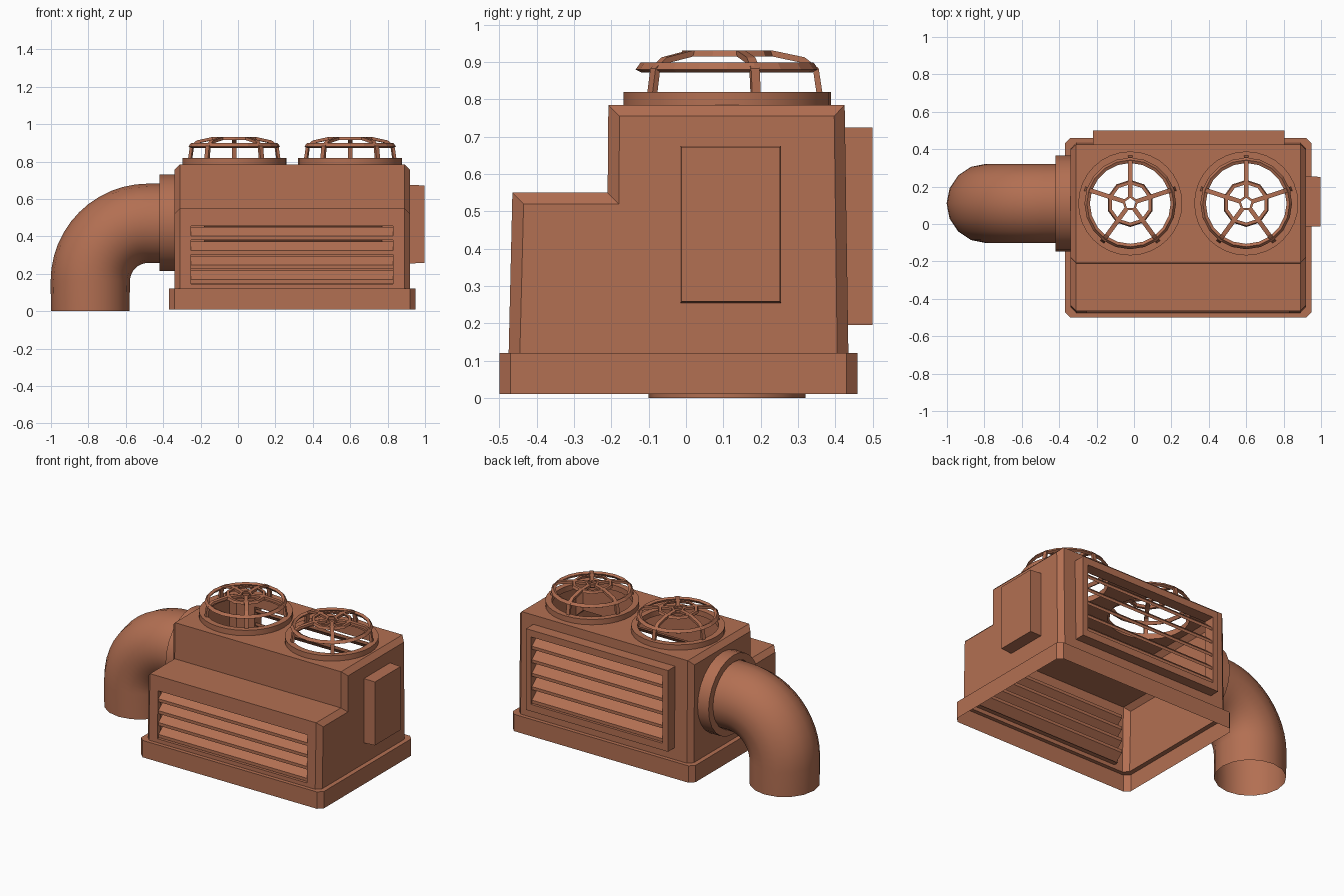
import bpy, bmesh, math
from mathutils import Vector

if "Cube" in bpy.data.objects:
    bpy.data.objects.remove(bpy.data.objects["Cube"])

mat = bpy.data.materials.new("copper_paint")
mat.diffuse_color = (0.45, 0.16, 0.085, 1)
mat.use_nodes = True
mat.node_tree.nodes["Principled BSDF"].inputs["Base Color"].default_value = mat.diffuse_color
CY = 0.11                      # y of pipe and fan axes
FANS = (-0.02, 0.60)           # x of the fan axes


def finish(bm, name, smooth=False):
    bmesh.ops.remove_doubles(bm, verts=bm.verts, dist=1e-5)
    bmesh.ops.recalc_face_normals(bm, faces=bm.faces)
    me = bpy.data.meshes.new(name)
    bm.to_mesh(me)
    bm.free()
    me.materials.append(mat)
    ob = bpy.data.objects.new(name, me)
    bpy.context.collection.objects.link(ob)
    if smooth:
        bpy.ops.object.select_all(action='DESELECT')
        ob.select_set(True)
        bpy.context.view_layer.objects.active = ob
        bpy.ops.object.shade_smooth_by_angle(angle=math.radians(35))
    return ob


def face(bm, pts):
    return bm.faces.new([bm.verts.new(p) for p in pts])


def loft(bm, rings, close=False, caps=False):
    """Bridge equal-length closed rings of points."""
    vs = [[bm.verts.new(p) for p in r] for r in rings]
    n = len(vs[0])
    pairs = list(zip(vs, vs[1:])) + ([(vs[-1], vs[0])] if close else [])
    for a, b in pairs:
        for i in range(n):
            j = (i + 1) % n
            bm.faces.new((a[i], a[j], b[j], b[i]))
    if caps:
        bm.faces.new(vs[0])
        bm.faces.new(vs[-1])


def panel(bm, loops, normal):
    """Flat sheet: first loop is the outline, the others are holes."""
    edges = []
    for lp in loops:
        v = [bm.verts.new(p) for p in lp]
        edges += [bm.edges.new((v[i], v[(i + 1) % len(v)])) for i in range(len(v))]
    bmesh.ops.triangle_fill(bm, use_beauty=True, use_dissolve=False, edges=edges, normal=normal)


def circle(x, z, r, n, phase=0):
    return [(x + r * math.cos(phase + math.tau * i / n),
             CY + r * math.sin(phase + math.tau * i / n), z) for i in range(n)]


def rect_xz(x0, x1, z0, z1, y):
    return [(x0, y(z0), z0), (x1, y(z0), z0), (x1, y(z1), z1), (x0, y(z1), z1)]


def chamfered(x0, x1, y0, y1, c, z):
    return [(x0 + c, y0, z), (x1 - c, y0, z), (x1, y0 + c, z), (x1, y1 - c, z),
            (x1 - c, y1, z), (x0 + c, y1, z), (x0, y1 - c, z), (x0, y0 + c, z)]


def front_y(z):
    return -0.475 + 0.01 * (z - 0.12) / 0.43


def back_y(z):
    return 0.435 - 0.01 * (z - 0.12) / 0.665


FRONT_VENT = (-0.25, 0.83, 0.145, 0.455)
BACK_VENT = (-0.18, 0.77, 0.24, 0.68)

# Stepped housing shell, bevelled at both ends, open underneath
full = [(-.475, .12), (-.465, .55), (-.21, .55), (-.208, .785), (.425, .785), (.435, .12)]
inset = [(-.445, .12), (-.435, .52), (-.18, .52), (-.178, .755), (.397, .755), (.405, .12)]
XI = (-0.31, 0.89)
bm = bmesh.new()
for xe, xi in ((-0.34, XI[0]), (0.92, XI[1])):
    face(bm, [(xe, y, z) for y, z in inset])
    for i in range(5):
        face(bm, [(xe, *inset[i]), (xe, *inset[i + 1]), (xi, *full[i + 1]), (xi, *full[i])])
bands = [[(XI[0], *full[i]), (XI[1], *full[i]), (XI[1], *full[i + 1]), (XI[0], *full[i + 1])]
         for i in range(5)]
panel(bm, [bands[0], rect_xz(*FRONT_VENT, front_y)], (0, -1, 0))
face(bm, bands[1])
face(bm, bands[2])
panel(bm, [bands[3]] + [circle(x, 0.785, 0.24, 32) for x in FANS], (0, 0, 1))
panel(bm, [bands[4], rect_xz(*BACK_VENT, back_y)], (0, 1, 0))
finish(bm, "housing")

# Base skirt with a ledge up to the housing
bm = bmesh.new()
loft(bm, [chamfered(-.37, .95, -.50, .46, .03, .01),
          chamfered(-.37, .95, -.50, .46, .03, .12),
          chamfered(-.34, .92, -.475, .435, .03, .12)])
finish(bm, "base_skirt")

# Front vent lining and rear vent frame
bm = bmesh.new()
loft(bm, [rect_xz(*FRONT_VENT, front_y),
          rect_xz(*FRONT_VENT, lambda z: front_y(z) + 0.03)])
finish(bm, "front_vent_lining")
bm = bmesh.new()
outer = (-0.22, 0.805, 0.195, 0.725)
loft(bm, [rect_xz(*outer, back_y), rect_xz(*outer, lambda z: 0.50),
          rect_xz(*BACK_VENT, lambda z: 0.50), rect_xz(*BACK_VENT, back_y)])
finish(bm, "rear_vent_frame")


# Louvre slats sloping down and outward
def louvres(name, vent, count, y_out, inward):
    x0, x1, z0, z1 = vent
    step = (z1 - z0) / count
    bm = bmesh.new()
    for i in range(count):
        z = z0 + step * i + 0.004
        sec = [(0, z), (0, z + 0.02), (0.055, z + 0.068), (0.055, z + 0.048)]
        loft(bm, [[(x, y_out + inward * d, h) for d, h in sec] for x in (x0, x1)], caps=True)
    finish(bm, name)


louvres("front_louvres", FRONT_VENT, 4, -0.463, 1)
louvres("rear_louvres", BACK_VENT, 5, 0.49, -1)

# Side access box
bm = bmesh.new()
loft(bm, [[(x, -.015 + t, .255 + t), (x, .255 - t, .255 + t),
           (x, .255 - t, .675 - t), (x, -.015 + t, .675 - t)]
          for x, t in ((.92, 0), (.997, .003))], caps=True)
finish(bm, "side_box")


# Elbow duct: straight run then a quarter bend, open at the bottom
def tube_ring(c, axis_r, r, n):
    return [(c[0] + axis_r[0] * r * math.cos(a), CY + r * math.sin(a),
             c[1] + axis_r[1] * r * math.cos(a)) for a in (math.tau * i / n for i in range(n))]


R, bx, bz = 0.31, -0.48, 0.16
rings = [tube_ring((-0.79, 0), (-1, 0), 0.21, 16)]
for k in range(13):
    a = math.pi - math.pi / 2 * k / 12
    d = (math.cos(a), math.sin(a))
    rings.append(tube_ring((bx + R * d[0], bz + R * d[1]), d, 0.212, 16))
rings.append(tube_ring((-0.34, 0.47), (0, 1), 0.212, 16))
bm = bmesh.new()
loft(bm, rings)
finish(bm, "elbow_duct", True)

# Flange where the duct meets the housing
bm = bmesh.new()
loft(bm, [tube_ring((x, 0.473), (0, 1), r, 24)
          for x, r in ((-.34, .257), (-.42, .257), (-.42, .212), (-.34, .212))])
finish(bm, "duct_flange", True)


# Fan collar and domed wire guard
def lathe(bm, x, profile, n):
    loft(bm, [circle(x, z, r, n, math.pi / 2) for r, z in profile], close=True)


spoke = [(.25, .80), (.238, .88), (.205, .905), (.12, .923), (.03, .923)]
for side, x in zip(("left", "right"), FANS):
    bm = bmesh.new()
    loft(bm, [circle(x, z, r, 32) for r, z in
              ((.278, .785), (.278, .82), (.24, .82), (.24, .785))])
    finish(bm, side + "_fan_collar", True)

    bm = bmesh.new()
    lathe(bm, x, [(.245, .88), (.232, .898), (.216, .89), (.229, .872)], 20)
    lathe(bm, x, [(.126, .915), (.12, .931), (.103, .931), (.109, .915)], 10)
    lathe(bm, x, [(.045, .915), (.045, .931), (.03, .931), (.03, .915)], 5)
    for k in range(5):
        a = math.pi / 2 + math.tau * k / 5
        rad, tan = Vector((math.cos(a), math.sin(a), 0)), Vector((-math.sin(a), math.cos(a), 0))
        sections = []
        for i, (r, z) in enumerate(spoke):
            p, q = spoke[max(i - 1, 0)], spoke[min(i + 1, len(spoke) - 1)]
            t = Vector((q[0] - p[0], q[1] - p[1])).normalized()
            nrm = (rad * t.y - Vector((0, 0, t.x))) * 0.008
            c = Vector((x, CY, z)) + rad * r
            w = tan * 0.012
            sections.append([c + nrm + w, c + nrm - w, c - nrm - w, c - nrm + w])
        loft(bm, sections, caps=True)
    finish(bm, side + "_fan_guard")
